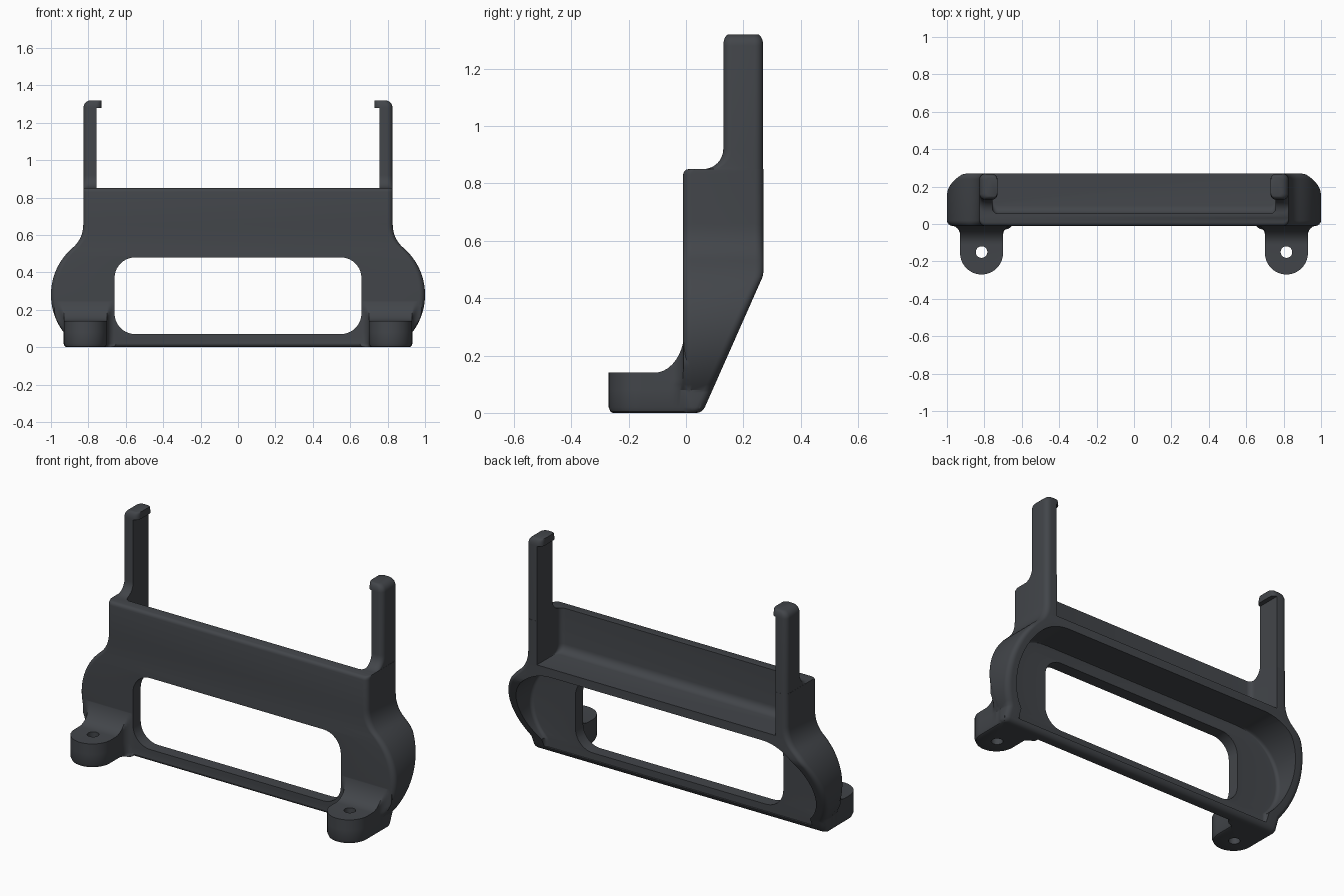
import bpy, bmesh
from math import sin, cos, pi, sqrt

if "Cube" in bpy.data.objects:
    bpy.data.objects.remove(bpy.data.objects["Cube"])


def make_loft(name, rings):
    """Skin a stack of equal-length closed rings and cap both ends."""
    bm = bmesh.new()
    loops = [[bm.verts.new(p) for p in ring] for ring in rings]
    n = len(loops[0])
    for a, b in zip(loops, loops[1:]):
        for i in range(n):
            j = (i + 1) % n
            bm.faces.new((a[i], a[j], b[j], b[i]))
    bm.faces.new(loops[0][::-1])
    bm.faces.new(loops[-1])
    bmesh.ops.remove_doubles(bm, verts=bm.verts, dist=1e-5)
    bmesh.ops.recalc_face_normals(bm, faces=bm.faces)
    mesh = bpy.data.meshes.new(name)
    bm.to_mesh(mesh)
    bm.free()
    ob = bpy.data.objects.new(name, mesh)
    bpy.context.collection.objects.link(ob)
    return ob


def rounded(x0, x1, y0, y1, z, r, seg=6):
    """Rounded rectangle at height z."""
    r = min(r, (x1 - x0) * 0.49, (y1 - y0) * 0.49)
    corners = [(x1 - r, y1 - r, 0), (x0 + r, y1 - r, 1), (x0 + r, y0 + r, 2), (x1 - r, y0 + r, 3)]
    return [(cx + r * cos((q + k / seg) * pi / 2), cy + r * sin((q + k / seg) * pi / 2), z)
            for cx, cy, q in corners for k in range(seg + 1)]


def combine(base, other, operation):
    mod = base.modifiers.new(operation.lower(), 'BOOLEAN')
    mod.operation, mod.solver, mod.object = operation, 'EXACT', other
    bpy.context.view_layer.objects.active = base
    bpy.ops.object.modifier_apply(modifier=mod.name)
    bpy.data.objects.remove(other)


def edge_inset(d, r=0.02):
    """Inset of a rounded edge at distance d from the end face."""
    return r - sqrt(r * r - (r - d) ** 2) if d < r else 0.0


def bulge(z, r):
    """Half width of the round flank."""
    z = max(z, 0.08)
    return 0.67 + sqrt(max(r * r - (z - 0.28) ** 2, 0))


def mirror_x(ring):
    return [(-x, y, z) for x, y, z in ring]


# Main shell: rounded sections following the flank and sloped back
flank = [(z, bulge(z, 0.33)) for z in (0, 0.002, 0.006, 0.012, 0.02, 0.05, 0.07)]
flank += [(0.08 + 0.45 * i / 24, bulge(0.08 + 0.45 * i / 24, 0.33)) for i in range(25)]
for i in range(1, 9):
    t = i / 8
    flank.append(((1 - t) ** 2 * 0.53 + 2 * t * (1 - t) * 0.58 + t * t * 0.66,
                  (1 - t) ** 2 * 0.885 + 2 * t * (1 - t) * 0.827 + t * t * 0.827))
flank += [(z, 0.827) for z in (0.83, 0.838, 0.844, 0.848, 0.85)]
rings = []
for z, w in flank:
    e = edge_inset(z)
    back = min(0.27, 0.057 + 0.443 * z) - e
    rings.append(rounded(-w + e, w - e, -0.01 + e + edge_inset(0.85 - z), back, z, 0.03))
frame = make_loft("bracket_frame", rings)

# Upright posts, swept in from the shell and rounded at the tip
post = [rounded(0.73, 0.826, 0.06, 0.269, 0.8, 0.03)]
for i in range(9):
    t = i / 8 * pi / 2
    post.append(rounded(0.73, 0.826, 0.06 + 0.07 * sin(t), 0.269, 0.92 - 0.07 * cos(t), 0.03))
for i in range(7):
    t = i / 6 * pi / 2
    s = 1 - cos(t)
    post.append(rounded(0.73, 0.826 - 0.04 * s, 0.13 + 0.02 * s, 0.269 - 0.02 * s,
                        1.28 + 0.04 * sin(t), 0.03 - 0.012 * s))

# Mounting ears: tongue outline whose front is clipped by a rising fillet
cx, cy, rad, flare = 0.815, -0.155, 0.115, 0.05
outline = [(cx + rad * cos(pi + i * pi / 20), cy + rad * sin(pi + i * pi / 20)) for i in range(21)]
right = [(cx + rad + flare * (1 - cos(i * pi / 12)), -0.058 + flare * sin(i * pi / 12)) for i in range(7)]
outline += right + [(right[-1][0], 0.05)]
outline += [(2 * cx - right[-1][0], 0.05)] + [(2 * cx - x, y) for x, y in right[::-1]]


def ear_ring(z, front=-1, scale=1.0):
    lim = bulge(z, 0.33) - 0.002
    pts = [(min(x, lim), max(y, front)) for x, y in outline]
    return [(cx + (x - cx) * scale, -0.15 + (y + 0.15) * scale, z) for x, y in pts]


ear = [ear_ring(0, scale=0.87), ear_ring(0.004, scale=0.94), ear_ring(0.02)]
ear += [ear_ring(z) for z in (0.08, 0.1, 0.12, 0.14)]
for i in range(11):
    t = i / 10 * pi / 2
    ear.append(ear_ring(0.29 - 0.15 * cos(t), -0.11 + 0.105 * sin(t)))

for name, part in (("post", post), ("ear", ear)):
    combine(frame, make_loft(name + "_right", part), 'UNION')
    combine(frame, make_loft(name + "_left", [mirror_x(r) for r in part]), 'UNION')

# Upper pocket, open at back and top; stops below the hooks
pocket = []
for i in range(7):
    t = i / 6 * pi / 2
    pocket.append(rounded(-0.757, 0.757, 0.055 + 0.045 * (1 - sin(t)), 0.5, 0.6 + 0.045 * (1 - cos(t)), 0.03))
pocket.append(rounded(-0.757, 0.757, 0.055, 0.5, 1.28, 0.03))
combine(frame, make_loft("pocket_cutter", pocket), 'DIFFERENCE')

# Lower hollow, parallel to the round flank
levels = [0.03, 0.06] + [0.08 + 0.2 * i / 8 for i in range(8)]
levels += [0.28 + 0.27 * sin(i / 16 * pi / 2) for i in range(17)]
hollow = [rounded(-bulge(z, 0.27), bulge(z, 0.27), 0.06, 0.5, z, 0.02) for z in levels]
combine(frame, make_loft("hollow_cutter", hollow), 'DIFFERENCE')

# Front window
window = [[(x, y, z) for x, z, y in rounded(-0.66, 0.66, 0.07, 0.48, d, 0.11, 10)] for d in (-0.2, 0.4)]
combine(frame, make_loft("window_cutter", window), 'DIFFERENCE')

# Screw holes
for side in (-1, 1):
    hole = [[(side * 0.815 + 0.031 * cos(k * pi / 16), -0.15 + 0.031 * sin(k * pi / 16), z) for k in range(32)]
            for z in (-0.1, 0.3)]
    combine(frame, make_loft("hole_cutter", hole), 'DIFFERENCE')

# Finish: dark plastic, smooth with crisp edges
plastic = bpy.data.materials.new("dark_plastic")
plastic.diffuse_color = (0.055, 0.06, 0.068, 1)
plastic.use_nodes = True
plastic.node_tree.nodes["Principled BSDF"].inputs["Base Color"].default_value = plastic.diffuse_color
frame.data.materials.clear()
frame.data.materials.append(plastic)
bpy.ops.object.select_all(action='DESELECT')
frame.select_set(True)
bpy.context.view_layer.objects.active = frame
bpy.ops.object.shade_smooth_by_angle(angle=0.6)
